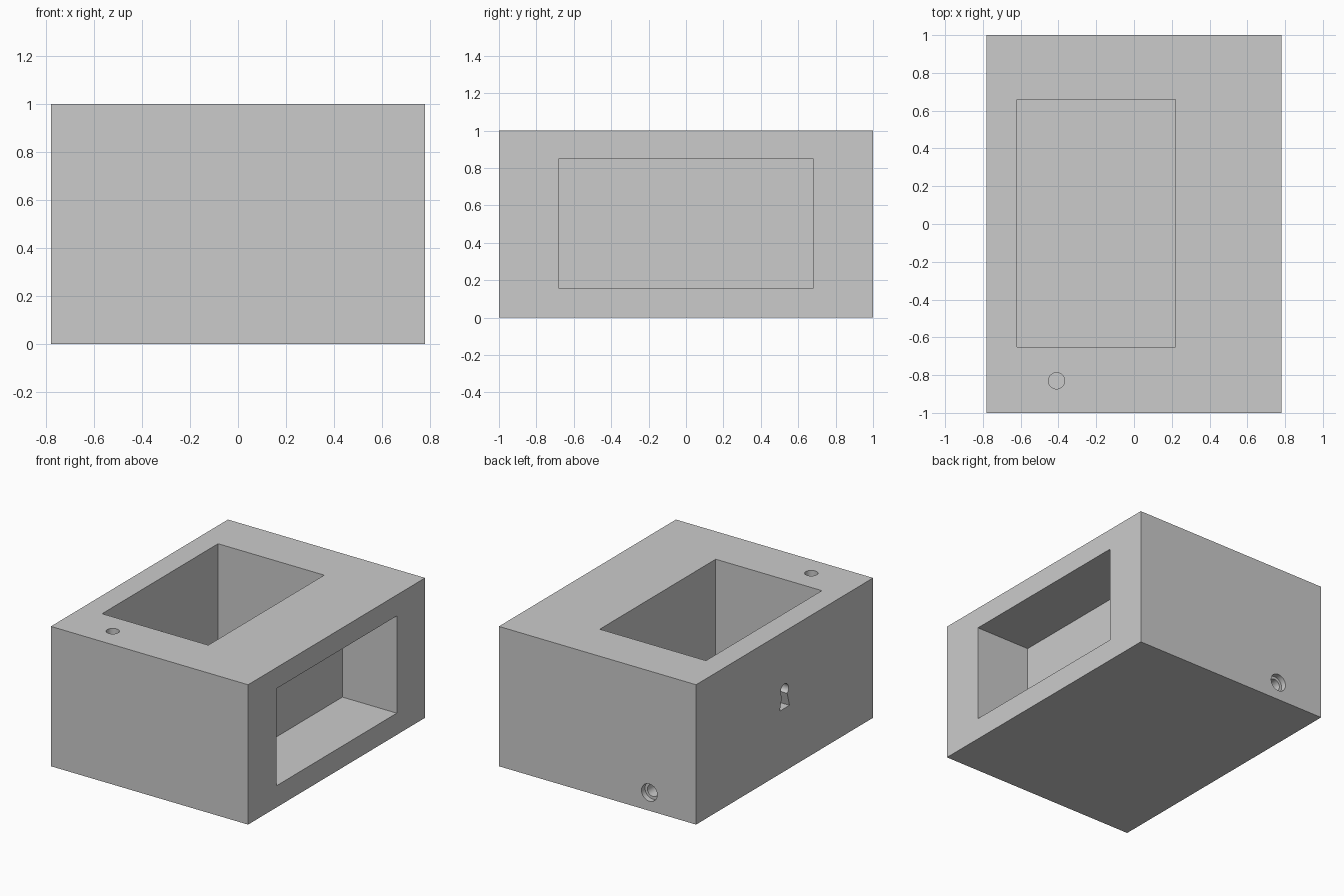
import bpy, bmesh
from math import sin, cos, pi, radians

if "Cube" in bpy.data.objects:
    bpy.data.objects.remove(bpy.data.objects["Cube"])


def prism(name, profile, axis, lo, hi):
    """Extrude a 2D profile along an axis: X uses (y, z), Y uses (x, z), Z uses (x, y)."""
    place = {'X': lambda u, v, w: (w, u, v),
             'Y': lambda u, v, w: (u, w, v),
             'Z': lambda u, v, w: (u, v, w)}[axis]
    bm = bmesh.new()
    a = [bm.verts.new(place(u, v, lo)) for u, v in profile]
    b = [bm.verts.new(place(u, v, hi)) for u, v in profile]
    bm.faces.new(a)
    bm.faces.new(b)
    for i in range(len(a)):
        j = (i + 1) % len(a)
        bm.faces.new((a[i], a[j], b[j], b[i]))
    bmesh.ops.recalc_face_normals(bm, faces=bm.faces[:])
    mesh = bpy.data.meshes.new(name)
    bm.to_mesh(mesh)
    bm.free()
    ob = bpy.data.objects.new(name, mesh)
    bpy.context.collection.objects.link(ob)
    return ob


def rect(u0, u1, v0, v1):
    return [(u0, v0), (u1, v0), (u1, v1), (u0, v1)]


def arc(u, v, r, start=0.0, end=2 * pi, n=32, closed=True):
    steps = n if closed else n - 1
    return [(u + r * cos(start + (end - start) * i / steps),
             v + r * sin(start + (end - start) * i / steps)) for i in range(n)]


# Solid block
body = prism("box_body", rect(-0.78, 0.78, -1, 1), 'Z', 0, 1)

# Keyhole outline: round top with a flared slot below
keyhole = arc(0, 0.58, 0.045, radians(-50), radians(230), 24, False)
keyhole += [(-0.055, 0.45), (0.055, 0.45)]

cutters = [
    prism("top_pocket_cutter", rect(-0.62, 0.22, -0.65, 0.66), 'Z', 0.07, 1.1),
    prism("side_recess_cutter", rect(-0.68, 0.68, 0.155, 0.85), 'X', 0.35, 0.9),
    prism("pivot_hole_cutter", arc(-0.41, -0.83, 0.043), 'Z', 0.75, 1.1),
    prism("keyhole_cutter", keyhole, 'X', -0.9, -0.55),
    prism("back_counterbore_cutter", arc(-0.41, 0.13, 0.062), 'Y', 0.96, 1.1),
    prism("back_bore_cutter", arc(-0.41, 0.13, 0.043), 'Y', 0.6, 1.05),
]

# Cut every opening, then discard the cutters
bpy.context.view_layer.objects.active = body
body.select_set(True)
for c in cutters:
    c.hide_render = True
    mod = body.modifiers.new(c.name, 'BOOLEAN')
    mod.operation = 'DIFFERENCE'
    mod.solver = 'EXACT'
    mod.object = c
    bpy.ops.object.modifier_apply(modifier=mod.name)
    bpy.data.objects.remove(c)

# Smooth the round holes, keep all corners sharp
bpy.ops.object.shade_smooth_by_angle(angle=radians(30))
